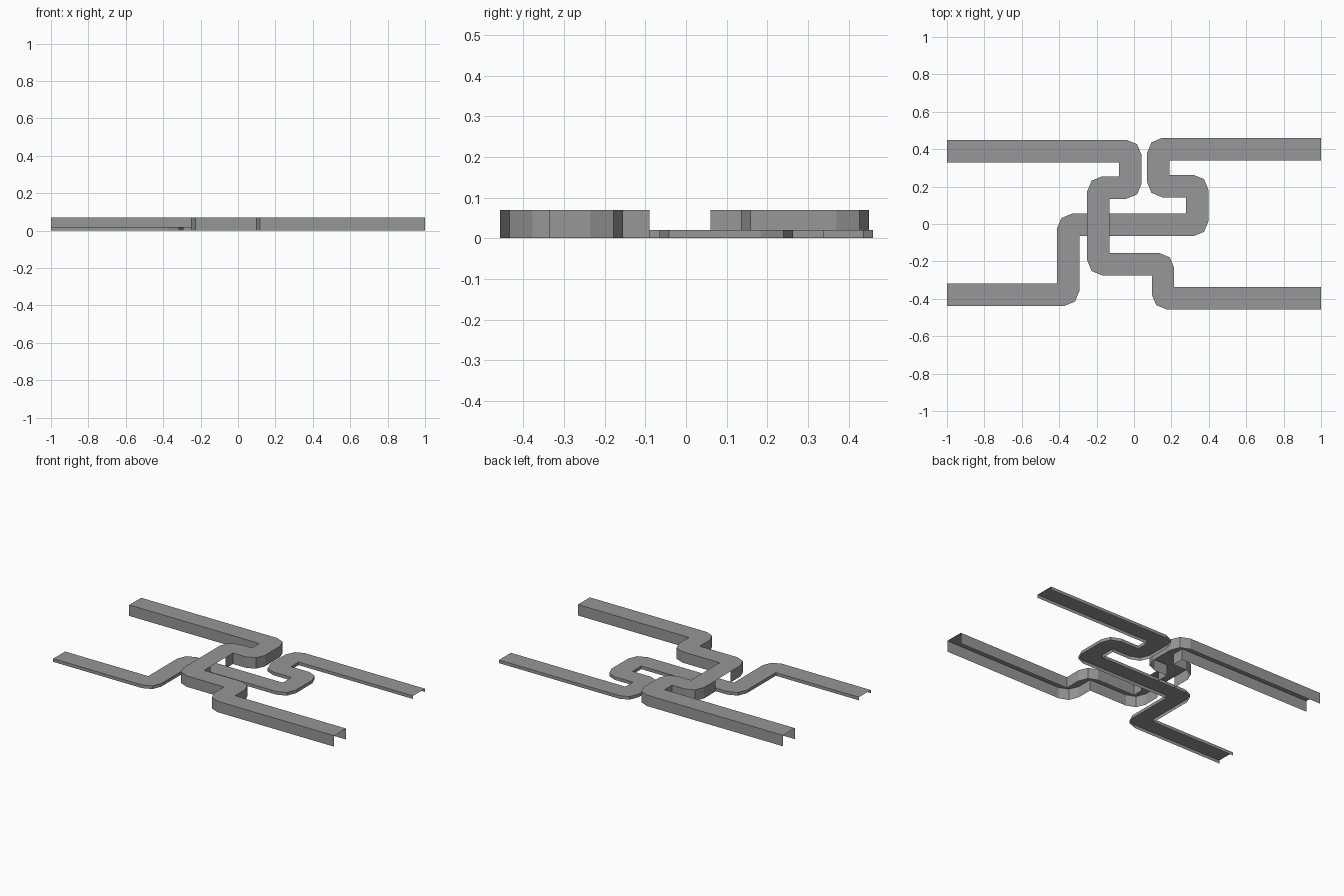
import bpy, bmesh
from mathutils import Vector

if "Cube" in bpy.data.objects:
    bpy.data.objects.remove(bpy.data.objects["Cube"])

HALF = 0.06      # half width of the channel
ROUND = 0.08     # radius of rounded outer corners

grey = bpy.data.materials.new("mid grey")
grey.diffuse_color = (0.31, 0.31, 0.31, 1)
grey.use_nodes = True
grey.node_tree.nodes["Principled BSDF"].inputs["Base Color"].default_value = grey.diffuse_color


def normal(a, b):
    """Left-hand normal of the segment a-b."""
    d = (b - a).normalized()
    return Vector((-d.y, d.x))


def channel(name, path, height, gaps=()):
    """Open-bottomed channel along an axis-aligned path; side walls are left out on gap segments."""
    pts = [Vector(p) for p in path]
    norms = [normal(a, b) for a, b in zip(pts, pts[1:])]
    bm = bmesh.new()
    make = lambda ps: [bm.verts.new((p.x, p.y, height)) for p in ps]
    stations = []                      # left and right top points at each path point
    for i, p in enumerate(pts):
        n0 = norms[max(i - 1, 0)]
        n1 = norms[min(i, len(norms) - 1)]
        turn = n0.x * n1.y - n0.y * n1.x
        if abs(turn) < 0.01:           # straight point or end
            left, right = [p + HALF * n0], [p - HALF * n0]
        else:                          # sharp inside, rounded outside
            s = 1 if turn > 0 else -1
            inner = [p + s * HALF * (n0 + n1)]
            centre = p + s * (ROUND - HALF) * (n0 + n1)
            outer = [centre - s * ROUND * n
                     for n in (n0, (n0 + n1).normalized(), n1)]
            left, right = (inner, outer) if s > 0 else (outer, inner)
        stations.append((make(left), make(right)))

    low = {}

    def bottom(v):
        if v not in low:
            low[v] = bm.verts.new((v.co.x, v.co.y, 0))
        return low[v]

    def walls(left, right):
        for a, b in zip(left, left[1:]):
            bm.faces.new((a, b, bottom(b), bottom(a)))
        for a, b in zip(right, right[1:]):
            bm.faces.new((b, a, bottom(a), bottom(b)))

    for i, (left, right) in enumerate(stations):
        if len(left) + len(right) > 2:             # corner plate
            bm.faces.new(right + left[::-1])
            walls(left, right)
        if i + 1 < len(stations):                  # straight run
            l2, r2 = stations[i + 1]
            bm.faces.new((right[-1], r2[0], l2[0], left[-1]))
            if i not in gaps:
                walls([left[-1], l2[0]], [right[-1], r2[0]])
    mesh = bpy.data.meshes.new(name)
    bm.to_mesh(mesh)
    bm.free()
    mesh.materials.append(grey)
    obj = bpy.data.objects.new(name, mesh)
    bpy.context.collection.objects.link(obj)


# tall channel, with its walls open where it bridges the low one
channel("tall_channel",
        [(-1, 0.39), (-0.02, 0.39), (-0.02, 0.195), (-0.19, 0.195),
         (-0.19, 0.06), (-0.19, -0.09),
         (-0.19, -0.215), (0.155, -0.215), (0.155, -0.397), (1, -0.397)],
        0.07, gaps=(4,))

# low channel passing underneath
channel("low_channel",
        [(-1, -0.378), (-0.352, -0.378), (-0.352, -0.005), (0.338, -0.005),
         (0.338, 0.203), (0.13, 0.203), (0.13, 0.40), (1, 0.40)],
        0.02)
